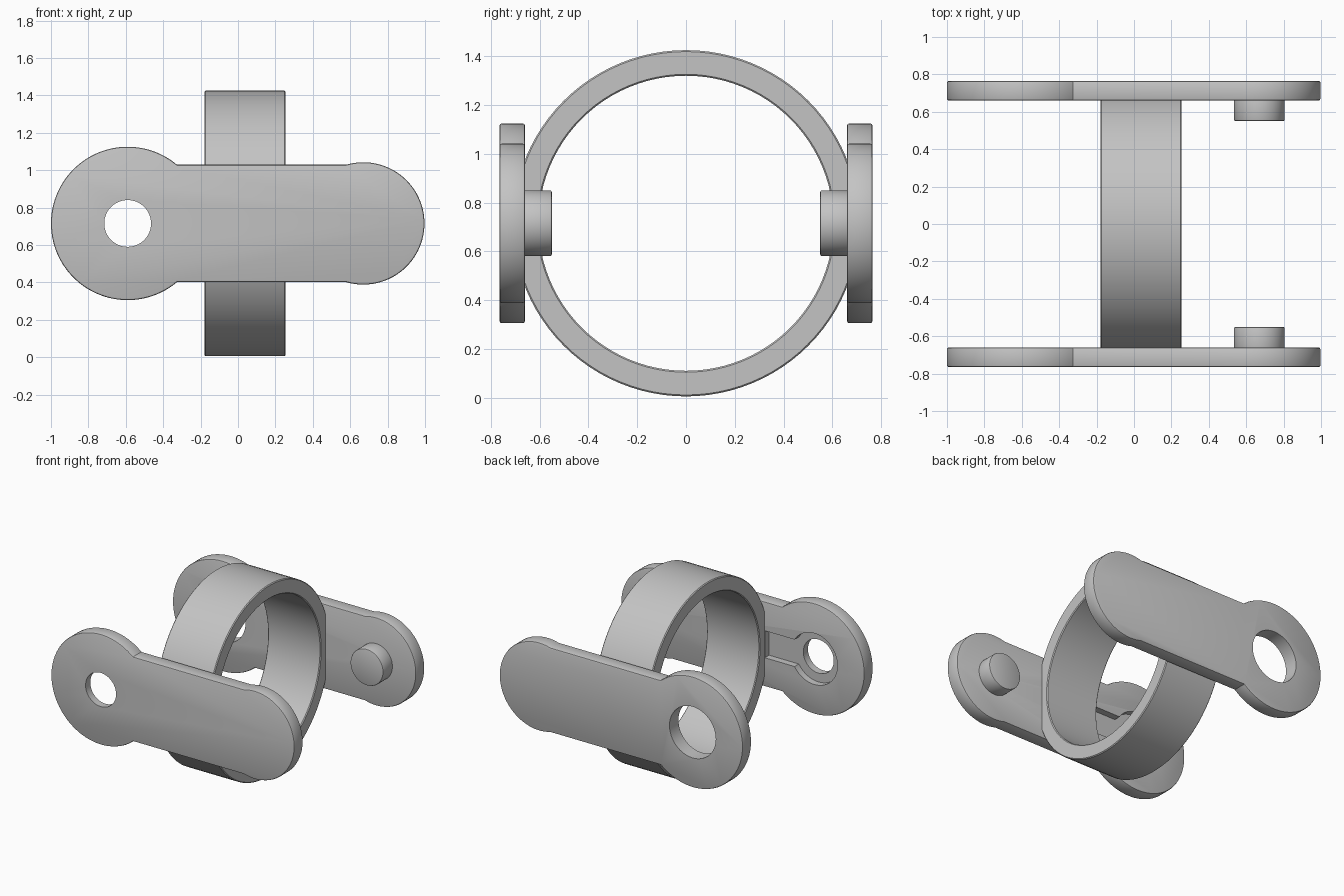
import bpy, bmesh, math
from mathutils import Matrix, Vector

cube = bpy.data.objects.get("Cube")
if cube:
    bpy.data.objects.remove(cube, do_unlink=True)

MID = 0.715            # height of the common axis
EYE_X, EYE_R = -0.59, 0.41
TIP_X, TIP_R = 0.67, 0.327
BAR = 0.314            # half height of the bar
INNER, OUTER = 0.66, 0.765

grey = bpy.data.materials.new("plain grey")
grey.use_nodes = True
grey.diffuse_color = (0.55, 0.55, 0.55, 1)
grey.node_tree.nodes["Principled BSDF"].inputs["Base Color"].default_value = (0.55, 0.55, 0.55, 1)


def make(name, bm):
    bmesh.ops.recalc_face_normals(bm, faces=bm.faces)
    mesh = bpy.data.meshes.new(name)
    bm.to_mesh(mesh)
    bm.free()
    obj = bpy.data.objects.new(name, mesh)
    bpy.context.collection.objects.link(obj)
    mesh.materials.append(grey)
    return obj


def activate(obj):
    bpy.ops.object.select_all(action='DESELECT')
    obj.select_set(True)
    bpy.context.view_layer.objects.active = obj


def smooth(obj):
    activate(obj)
    bpy.ops.object.shade_smooth_by_angle(angle=math.radians(30))


def prism(name, outline, y0, y1, bevel=0.0):
    """Extrude an x-z outline from y0 to y1, rounding both rims."""
    bm = bmesh.new()
    face = bm.faces.new([bm.verts.new((x, y0, z)) for x, z in outline])
    geom = bmesh.ops.extrude_face_region(bm, geom=[face])["geom"]
    for v in geom:
        if isinstance(v, bmesh.types.BMVert):
            v.co.y = y1
    if bevel:
        rims = [e for e in bm.edges if abs(e.verts[0].co.y - e.verts[1].co.y) < 1e-6]
        bmesh.ops.bevel(bm, geom=rims, offset=bevel, segments=2, profile=0.5, affect='EDGES')
    return make(name, bm)


def arc(cx, r, a0, a1, n):
    steps = [a0 + (a1 - a0) * i / n for i in range(n + 1)]
    return [(cx + r * math.cos(a), MID + r * math.sin(a)) for a in steps]


def disc(name, cx, r, y0, y1, bevel=0.0):
    return prism(name, arc(cx, r, 0, math.tau, 64)[:-1], y0, y1, bevel)


def cut(obj, cutter):
    cutter.hide_render = True
    mod = obj.modifiers.new("cut", 'BOOLEAN')
    mod.operation, mod.solver, mod.object = 'DIFFERENCE', 'EXACT', cutter
    activate(obj)
    bpy.ops.object.modifier_apply(modifier=mod.name)
    bpy.data.objects.remove(cutter, do_unlink=True)


# Link outline: large eye, straight bar, smaller rounded tip
eye_a = math.asin(BAR / EYE_R)
tip_a = math.pi - math.asin(BAR / TIP_R)
outline = arc(EYE_X, EYE_R, eye_a, math.tau - eye_a, 72) + arc(TIP_X, TIP_R, -tip_a, tip_a, 56)

# Side links with pins on their inner faces
links = {}
for label, s in (("front", -1), ("back", 1)):
    links[label] = prism(label + "_link", outline, s * INNER, s * OUTER, 0.01)
    smooth(disc(label + "_pin", TIP_X, 0.135, s * 0.55, s * (INNER + 0.03), 0.008))

# Back link: wide through hole
cut(links["back"], disc("hole_cutter", EYE_X, 0.19, 0.5, 0.9))

# Front link: narrow hole, round recess and guide channel on the inner face
cut(links["front"], disc("hole_cutter", EYE_X, 0.125, -0.9, -0.5))
cut(links["front"], disc("recess_cutter", EYE_X, 0.19, -0.71, -0.5))
slot = [(EYE_X + 0.1, MID - 0.1), (-0.185, MID - 0.1), (-0.185, MID + 0.1), (EYE_X + 0.1, MID + 0.1)]
cut(links["front"], prism("channel_cutter", slot, -0.71, -0.5))
for link in links.values():
    smooth(link)

# Round band joining the links, spun from a rectangular section
bm = bmesh.new()
lo, hi, r_in, r_out, c = -0.18, 0.255, 0.605, 0.71, 0.006
section = [(lo, r_in + c), (lo + c, r_in), (hi - c, r_in), (hi, r_in + c),
           (hi, r_out - c), (hi - c, r_out), (lo + c, r_out), (lo, r_out - c)]
verts = [bm.verts.new((x, 0, MID + r)) for x, r in section]
edges = [bm.edges.new((verts[i - 1], verts[i])) for i in range(len(verts))]
bmesh.ops.spin(bm, geom=verts + edges, cent=(0, 0, MID), axis=(1, 0, 0),
               angle=math.tau, steps=96, use_merge=True)
bmesh.ops.remove_doubles(bm, verts=bm.verts, dist=1e-5)
smooth(make("ring_band", bm))
